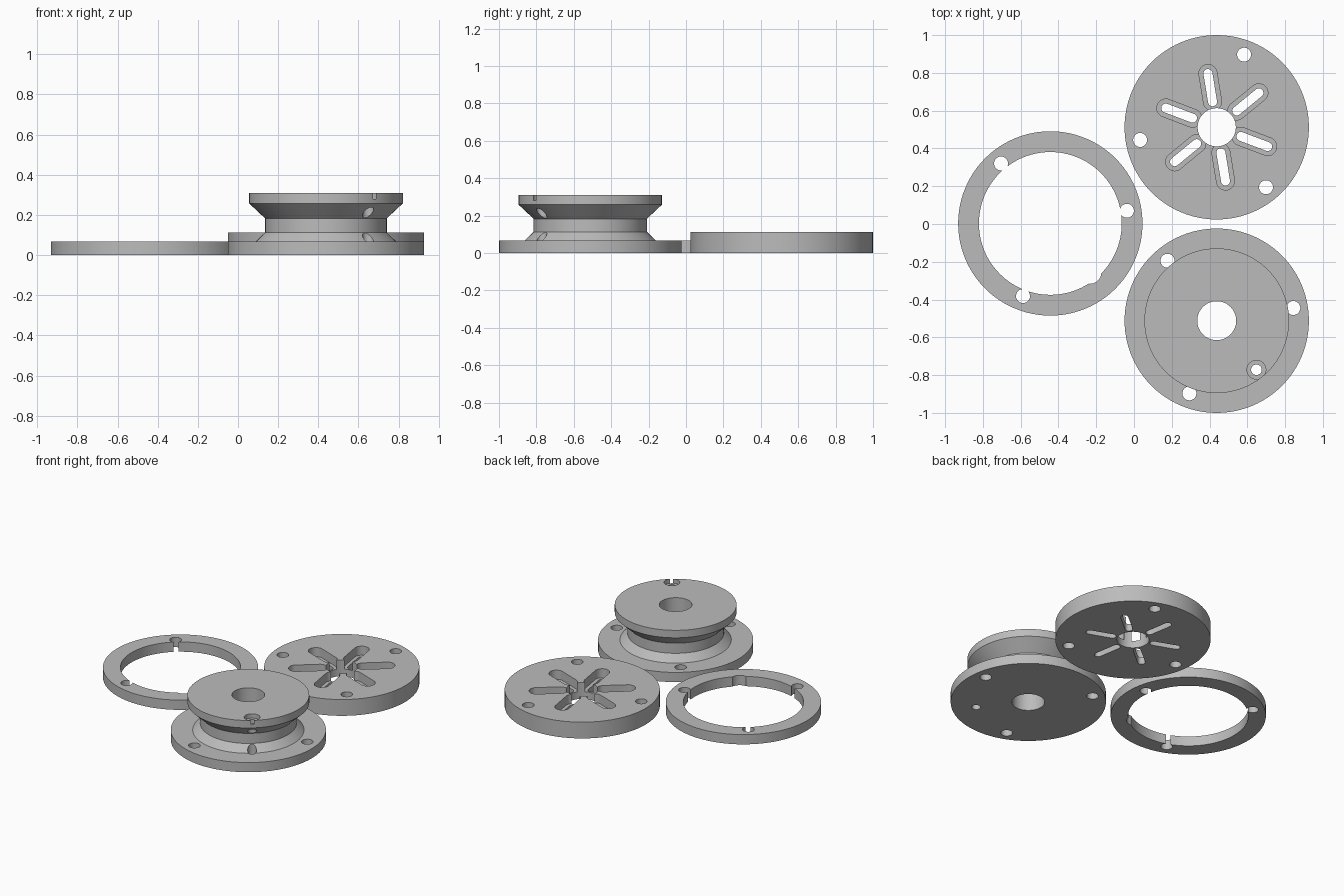
import bpy, bmesh, math
from math import sin, cos, pi, radians

if "Cube" in bpy.data.objects:
    bpy.data.objects.remove(bpy.data.objects["Cube"])

SEG = 96
grey = bpy.data.materials.new("plain grey")
grey.diffuse_color = (0.5, 0.5, 0.5, 1)
grey.use_nodes = True
grey.node_tree.nodes["Principled BSDF"].inputs["Base Color"].default_value = grey.diffuse_color


def obj_from(bm, name, loc=(0, 0, 0)):
    bmesh.ops.recalc_face_normals(bm, faces=bm.faces)
    me = bpy.data.meshes.new(name)
    bm.to_mesh(me)
    bm.free()
    ob = bpy.data.objects.new(name, me)
    bpy.context.collection.objects.link(ob)
    ob.location = loc
    me.materials.append(grey)
    return ob


def lathe(name, profile, loc):
    """Spin a closed (radius, z) profile around z."""
    bm = bmesh.new()
    rings = [[bm.verts.new((r * cos(2 * pi * i / SEG), r * sin(2 * pi * i / SEG), z))
              for r, z in profile] for i in range(SEG)]
    n = len(profile)
    for i in range(SEG):
        a, b = rings[i], rings[(i + 1) % SEG]
        for j in range(n):
            k = (j + 1) % n
            bm.faces.new((a[j], b[j], b[k], a[k]))
    return obj_from(bm, name, loc)


def prism(bm, outline, z0, z1):
    lo = [bm.verts.new((x, y, z0)) for x, y in outline]
    hi = [bm.verts.new((x, y, z1)) for x, y in outline]
    bm.faces.new(lo[::-1])
    bm.faces.new(hi)
    n = len(lo)
    for i in range(n):
        k = (i + 1) % n
        bm.faces.new((lo[i], lo[k], hi[k], hi[i]))


def slot(bm, angle, d0, d1, r, z0, z1):
    """Round-ended radial slot; a plain hole when d0 equals d1."""
    a = radians(angle)
    pts = []
    for i in range(32):
        t = -pi / 2 + 2 * pi * (i + 0.5) / 32
        d = d1 if i < 16 else d0
        pts.append((d * cos(a) + r * cos(a + t), d * sin(a) + r * sin(a + t)))
    prism(bm, pts, z0, z1)


def cut(ob, slots):
    """Subtract each slot in turn, then shade smooth with sharp edges."""
    for s in slots:
        bm = bmesh.new()
        slot(bm, *s)
        cutter = obj_from(bm, "cutter", ob.location)
        cutter.hide_render = True
        mod = ob.modifiers.new("cut", 'BOOLEAN')
        mod.object, mod.operation, mod.solver = cutter, 'DIFFERENCE', 'EXACT'
        bpy.context.view_layer.objects.active = ob
        bpy.ops.object.modifier_apply(modifier=mod.name)
        bpy.data.objects.remove(cutter)
    bpy.ops.object.select_all(action='DESELECT')
    ob.select_set(True)
    bpy.context.view_layer.objects.active = ob
    bpy.ops.object.shade_smooth_by_angle(angle=radians(30))


def bolts(start, top):
    return [(start + 120 * i, 0.411, 0.411, 0.037, -0.1, top) for i in range(3)]


# spacer ring with three bolt holes and a clearance notch
ring = lathe("spacer_ring", [(0.378, 0), (0.488, 0), (0.488, 0.068), (0.378, 0.068)],
             (-0.443, 0.003, 0))
cut(ring, bolts(9.4, 0.2) + [(-51, 0.334, 0.334, 0.06, -0.1, 0.2)])

# grooved spool: wide base, waist and upper flange
spool = lathe("spool", [(0.103, 0), (0.488, 0), (0.488, 0.067), (0.35, 0.067),
                        (0.303, 0.113), (0.303, 0.183), (0.383, 0.258),
                        (0.383, 0.31), (0.103, 0.31)], (0.438, -0.512, 0))
cut(spool, bolts(9.4, 0.12) + [(-51, 0.334, 0.334, 0.028, -0.1, 0.5),
                               (-51, 0.334, 0.334, 0.05, 0.28, 0.5)])

# slotted disc: six stepped radial slots around the bore
disc = lathe("slotted_disc", [(0.101, 0), (0.488, 0), (0.488, 0.113), (0.101, 0.113)],
             (0.438, 0.512, 0))
wide = [(39.3 + 60 * i, 0.137, 0.288, 0.048, 0.05, 0.3) for i in range(6)]
narrow = [(39.3 + 60 * i, 0.137, 0.288, 0.024, -0.1, 0.3) for i in range(6)]
cut(disc, bolts(69.4, 0.3) + wide + narrow)
